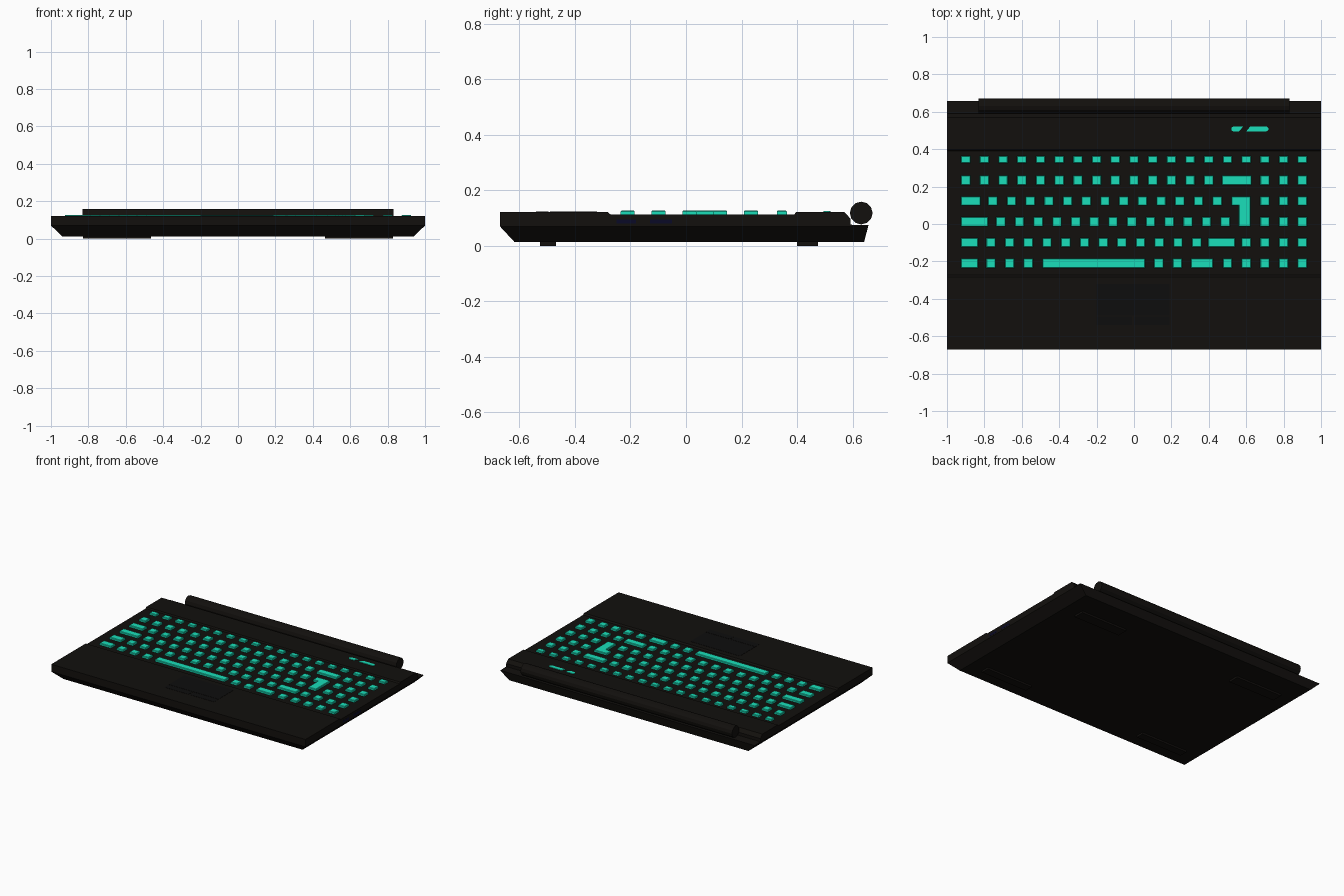
import bpy, bmesh, math

if "Cube" in bpy.data.objects:
    bpy.data.objects.remove(bpy.data.objects["Cube"])


def material(name, rgb):
    m = bpy.data.materials.new(name)
    m.diffuse_color = (*rgb, 1)
    m.use_nodes = True
    m.node_tree.nodes["Principled BSDF"].inputs["Base Color"].default_value = m.diffuse_color
    return m


BLACK = material("black_plastic", (0.006, 0.005, 0.004))
DARK = material("dark_pad", (0.004, 0.004, 0.004))
TEAL = material("teal", (0.01, 0.74, 0.49))
BLUE = material("port_blue", (0.003, 0.003, 0.02))


def finish(name, bm, mat):
    bmesh.ops.recalc_face_normals(bm, faces=bm.faces)
    me = bpy.data.meshes.new(name)
    bm.to_mesh(me)
    bm.free()
    me.materials.append(mat)
    ob = bpy.data.objects.new(name, me)
    bpy.context.collection.objects.link(ob)
    return ob


def prism(bm, outline, z0, z1, inset=0.0):
    """Upright prism over an xy outline, with its top drawn in by inset."""
    low = [bm.verts.new((x, y, z0)) for x, y in outline]
    top = [bm.verts.new((x, y, z1)) for x, y in outline]
    n = len(low)
    for i in range(n):
        bm.faces.new((low[i], low[(i + 1) % n], top[(i + 1) % n], top[i]))
    bm.faces.new(low[::-1])
    cap = bm.faces.new(top)
    if inset:
        bm.normal_update()
        r = bmesh.ops.inset_region(bm, faces=[cap], thickness=inset, use_even_offset=True)
        for v in cap.verts:
            v.co.z += inset


def rect(x0, x1, y0, y1):
    return [(x0, y0), (x1, y0), (x1, y1), (x0, y1)]


def box(name, x0, x1, y0, y1, z0, z1, mat):
    bm = bmesh.new()
    prism(bm, rect(x0, x1, y0, y1), z0, z1)
    return finish(name, bm, mat)


# Upper case: side profile with the keyboard trough, open underneath
profile = [(-0.67, 0.07), (-0.67, 0.122), (-0.283, 0.122), (-0.272, 0.113),
           (0.39, 0.113), (0.397, 0.122), (0.57, 0.122), (0.592, 0.098),
           (0.592, 0.076), (0.657, 0.074), (0.656, 0.07)]
bm = bmesh.new()
sides = [[bm.verts.new((x, y, z)) for y, z in profile] for x in (-1, 1)]
for s in sides:
    bm.faces.new(s)
for i in range(len(profile) - 1):
    bm.faces.new((sides[0][i], sides[0][i + 1], sides[1][i + 1], sides[1][i]))
finish("upper_case", bm, BLACK)

# Lower case: tapered tray, open on top where it joins the upper case
bm = bmesh.new()
rim = [bm.verts.new((x, y, 0.07)) for x, y in rect(-1, 1, -0.67, 0.656)]
base = [bm.verts.new((x, y, 0.013)) for x, y in rect(-0.94, 0.94, -0.617, 0.641)]
for i in range(4):
    bm.faces.new((rim[i], rim[(i + 1) % 4], base[(i + 1) % 4], base[i]))
bm.faces.new(base)
finish("lower_case", bm, BLACK)

# Hinge barrel
bpy.ops.mesh.primitive_cylinder_add(vertices=12, radius=0.041, depth=1.664,
                                    location=(0, 0.631, 0.118),
                                    rotation=(0, math.pi / 2, 0))
hinge = bpy.context.object
hinge.name = "hinge_barrel"
hinge.data.materials.append(BLACK)

# Feet
for side, x0, x1 in (("left", -0.83, -0.465), ("right", 0.465, 0.83)):
    box("front_foot_" + side, x0, x1, -0.525, -0.468, 0, 0.02, BLACK)
    box("rear_foot_" + side, x0, x1, 0.4, 0.475, 0, 0.02, BLACK)

# Touchpad and its buttons
box("touchpad", -0.2, 0.19, -0.49, -0.32, 0.118, 0.1232, DARK)
box("pad_button_left", -0.2, -0.01, -0.54, -0.495, 0.118, 0.1232, DARK)
box("pad_button_right", 0.0, 0.19, -0.54, -0.495, 0.118, 0.1232, DARK)

# Side ports
for i, (y0, y1) in enumerate(((-0.25, -0.18), (-0.13, -0.05))):
    box(f"side_port_{i + 1}", 0.98, 1.0008, y0, y1, 0.08, 0.095, BLUE)


# Keys: each row lists wide keys (x0, x1) and runs of square keys (first, count)
def run(first, count):
    return [(first + 0.1 * i - 0.025, first + 0.1 * i + 0.025) for i in range(count)]


rows = [
    (0.345, 0.036, run(-0.9, 19)),
    (0.234, 0.05, run(-0.9, 14) + [(0.47, 0.628)] + run(0.7, 3)),
    (0.123, 0.05, [(-0.925, -0.82)] + run(-0.755, 13) + run(0.7, 3)),
    (0.012, 0.05, [(-0.925, -0.78)] + run(-0.712, 13) + run(0.7, 3)),
    (-0.099, 0.05, [(-0.925, -0.835)] + run(-0.765, 12) + [(0.395, 0.54)] + run(0.6, 4)),
    (-0.21, 0.05, [(-0.925, -0.835)] + run(-0.765, 3) + [(-0.49, 0.058)]
     + run(0.132, 2) + [(0.305, 0.422)] + run(0.5, 5)),
]
KEY_Z0, KEY_Z1, EDGE = 0.11, 0.124, 0.003
for i, (y, depth, keys) in enumerate(rows):
    bm = bmesh.new()
    for x0, x1 in keys:
        prism(bm, rect(x0, x1, y - depth / 2, y + depth / 2), KEY_Z0, KEY_Z1, EDGE)
    finish(f"key_row_{i + 1}", bm, TEAL)

# L-shaped enter key
bm = bmesh.new()
prism(bm, [(0.56, -0.013), (0.622, -0.013), (0.622, 0.148), (0.52, 0.148),
           (0.52, 0.098), (0.56, 0.098)], KEY_Z0, KEY_Z1, EDGE)
finish("enter_key", bm, TEAL)

# Indicator lights: rounded strip split by a slanted gap
bm = bmesh.new()
yc, r = 0.508, 0.013
arc = [math.radians(a) for a in range(-90, 91, 30)]
prism(bm, [(0.583, yc + r)] + [(0.533 - r * math.cos(a), yc - r * math.sin(a)) for a in arc]
      + [(0.562, yc - r)], 0.115, 0.1255)
prism(bm, [(0.6, yc - r)] + [(0.706 + r * math.cos(a), yc + r * math.sin(a)) for a in arc]
      + [(0.621, yc + r)], 0.115, 0.1255)
finish("indicator_lights", bm, TEAL)
